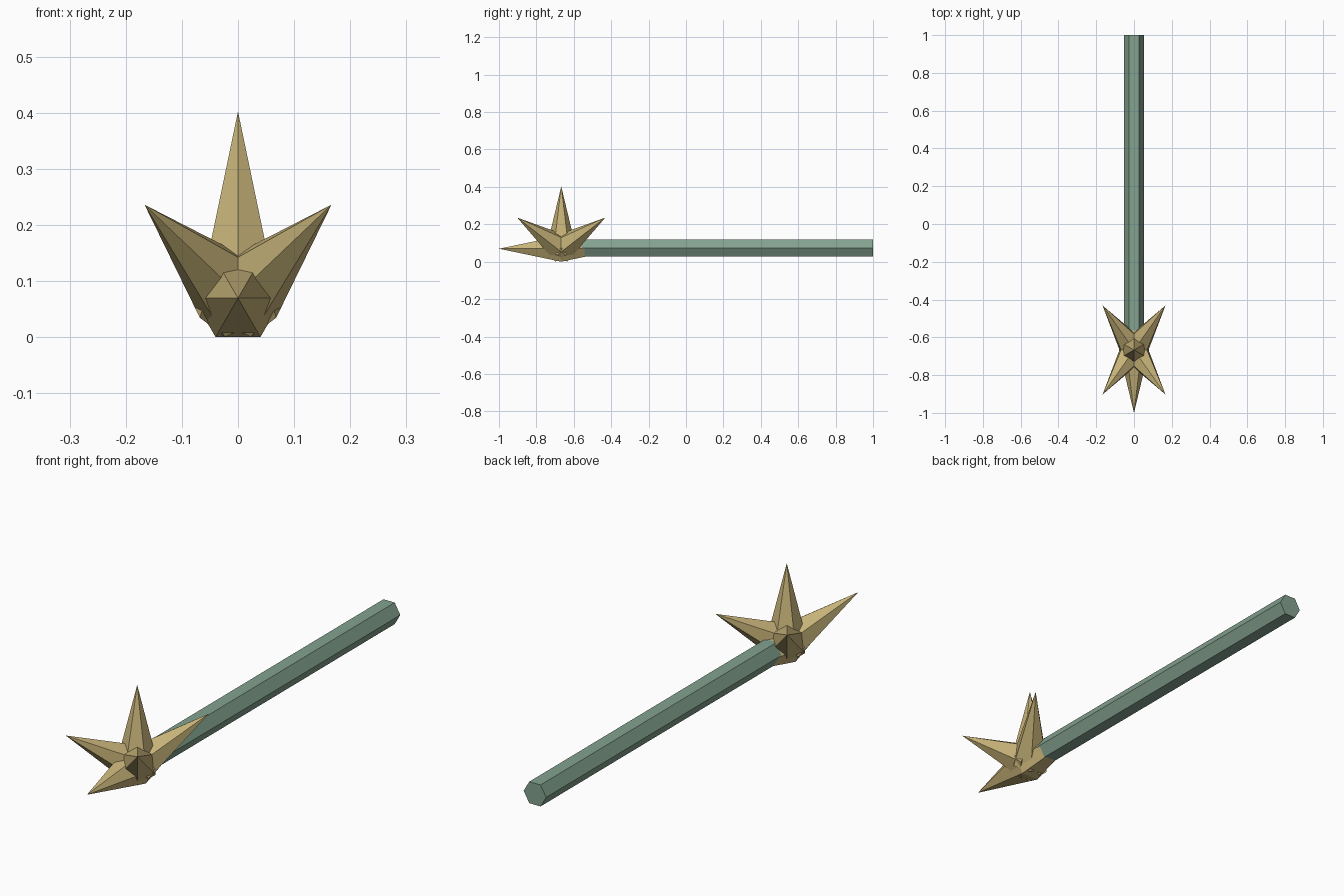
import bpy
import bmesh
from math import sin, cos, pi
from mathutils import Vector

cube = bpy.data.objects.get("Cube")
if cube:
    bpy.data.objects.remove(cube)


def make_material(name, rgb):
    mat = bpy.data.materials.new(name)
    mat.use_nodes = True
    mat.diffuse_color = (*rgb, 1)
    mat.node_tree.nodes["Principled BSDF"].inputs["Base Color"].default_value = (*rgb, 1)
    return mat


brass = make_material("dull_brass", (0.57, 0.45, 0.19))
green = make_material("grey_green", (0.23, 0.36, 0.275))

SIDES = 6
SPIKE_LENGTH = 0.333
SPIKE_RADIUS = 0.08
CENTRE = Vector((0, -0.667, SPIKE_RADIUS * sin(pi / 3)))


def hexagon(bm, origin, axis, corner, radius):
    """Ring of vertices round an axis, with one corner towards a direction."""
    u = (corner - axis * corner.dot(axis)).normalized()
    v = axis.cross(u)
    angles = [2 * pi * i / SIDES for i in range(SIDES)]
    return [bm.verts.new(origin + radius * (cos(a) * u + sin(a) * v)) for a in angles]


def finish(bm, name, mat):
    bmesh.ops.recalc_face_normals(bm, faces=bm.faces)
    mesh = bpy.data.meshes.new(name)
    bm.to_mesh(mesh)
    bm.free()
    mesh.materials.append(mat)
    obj = bpy.data.objects.new(name, mesh)
    bpy.context.collection.objects.link(obj)
    return obj


def spike(name, direction, corner):
    bm = bmesh.new()
    axis = Vector(direction).normalized()
    ring = hexagon(bm, CENTRE, axis, Vector(corner), SPIKE_RADIUS)
    tip = bm.verts.new(CENTRE + axis * SPIKE_LENGTH)
    bm.faces.new(ring)
    for a, b in zip(ring, ring[1:] + ring[:1]):
        bm.faces.new((a, b, tip))
    finish(bm, name, brass)


# Spikes along the main axes; the back one forms the collar inside the handle
spike("top_spike", (0, 0, 1), (0, 1, 0))
spike("front_spike", (0, -1, 0), (1, 0, 0))
spike("handle_collar", (0, 1, 0), (1, 0, 0))

# Four slanted spikes
for side, sx in (("left", 1), ("right", -1)):
    for end, sy in (("front", -1), ("back", 1)):
        spike(f"{end}_{side}_spike", (0.5 * sx, 0.707 * sy, 0.5), (0, 0, 1))

# Six-sided handle
bm = bmesh.new()
along = Vector((0, 1, 0))
rings = [hexagon(bm, Vector((0, y, CENTRE.z + 0.003)), along, Vector((1, 0, 0)), 0.052)
         for y in (CENTRE.y + 0.02, 1)]
for ring in rings:
    bm.faces.new(ring)
for i in range(SIDES):
    j = (i + 1) % SIDES
    bm.faces.new((rings[0][i], rings[0][j], rings[1][j], rings[1][i]))
finish(bm, "handle", green)
